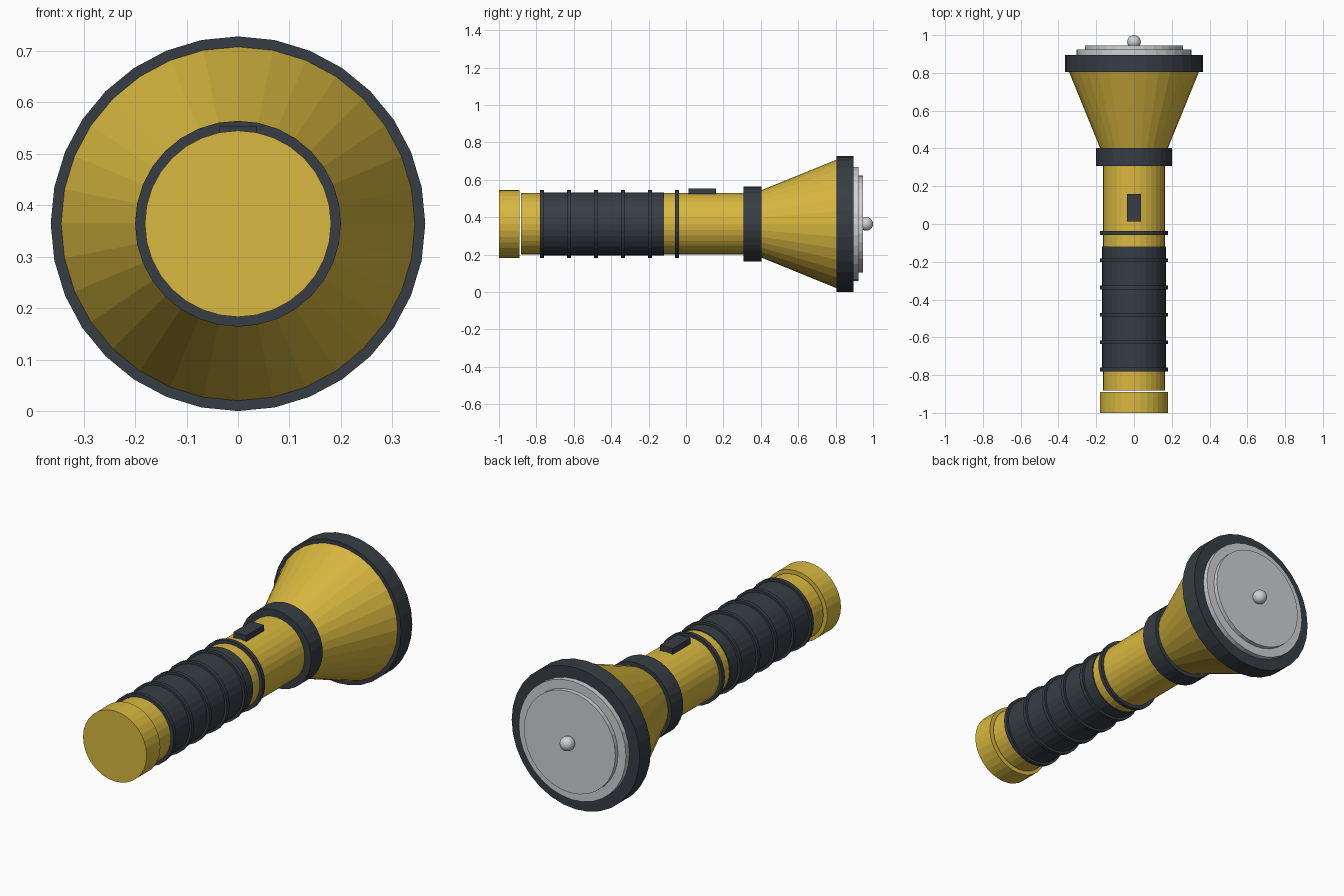
import bpy, bmesh, math
from mathutils import Matrix, Vector

if "Cube" in bpy.data.objects:
    bpy.data.objects.remove(bpy.data.objects["Cube"], do_unlink=True)

AXIS_Z = 0.364  # height of the torch's long axis
SIDES = 32


def material(name, rgb):
    mat = bpy.data.materials.new(name)
    mat.use_nodes = True
    mat.diffuse_color = (*rgb, 1)
    mat.node_tree.nodes["Principled BSDF"].inputs["Base Color"].default_value = (*rgb, 1)
    return mat


yellow = material("yellow_plastic", (0.69, 0.48, 0.05))
black = material("dark_rubber", (0.038, 0.047, 0.058))
silver = material("pale_grey_glass", (0.62, 0.63, 0.65))


def add_object(name, bm, mat):
    mesh = bpy.data.meshes.new(name)
    bm.to_mesh(mesh)
    bm.free()
    mesh.materials.append(mat)
    obj = bpy.data.objects.new(name, mesh)
    bpy.context.collection.objects.link(obj)
    return obj


def tube(name, y0, y1, r0, mat, r1=None):
    """Closed cylinder or cone along y, from y0 to y1."""
    bm = bmesh.new()
    place = Matrix.Translation((0, (y0 + y1) / 2, AXIS_Z)) @ Matrix.Rotation(-math.pi / 2, 4, "X")
    bmesh.ops.create_cone(bm, cap_ends=True, segments=SIDES, radius1=r0,
                          radius2=r0 if r1 is None else r1, depth=y1 - y0, matrix=place)
    return add_object(name, bm, mat)


# Handle
tube("tail_cap", -1.0, -0.889, 0.181, yellow)
tube("handle_tube", -0.882, 0.32, 0.164, yellow)
tube("grip_sleeve", -0.78, -0.118, 0.169, black)
for i in range(6):
    y = -0.77 + i * 0.1445
    tube(f"grip_ring_{i + 1}", y - 0.01, y + 0.01, 0.181, black)

# Head
tube("neck_collar", 0.308, 0.403, 0.2, black)
tube("head_cone", 0.403, 0.808, 0.18, yellow, 0.345)
tube("head_rim", 0.805, 0.896, 0.364, black)
tube("lens_outer", 0.89, 0.923, 0.305, silver)
tube("lens_inner", 0.92, 0.945, 0.26, silver)

# Bulb
bm = bmesh.new()
bmesh.ops.create_uvsphere(bm, u_segments=24, v_segments=12, radius=0.036,
                          matrix=Matrix.Translation((0, 0.964, AXIS_Z)))
for face in bm.faces:
    face.smooth = True
add_object("bulb", bm, silver)

# Switch on top of the handle
bm = bmesh.new()
size = Vector((0.072, 0.145, 0.04, 1))
bmesh.ops.create_cube(bm, size=1, matrix=Matrix.Translation((0, 0.087, 0.534)) @ Matrix.Diagonal(size))
add_object("switch_button", bm, black)
